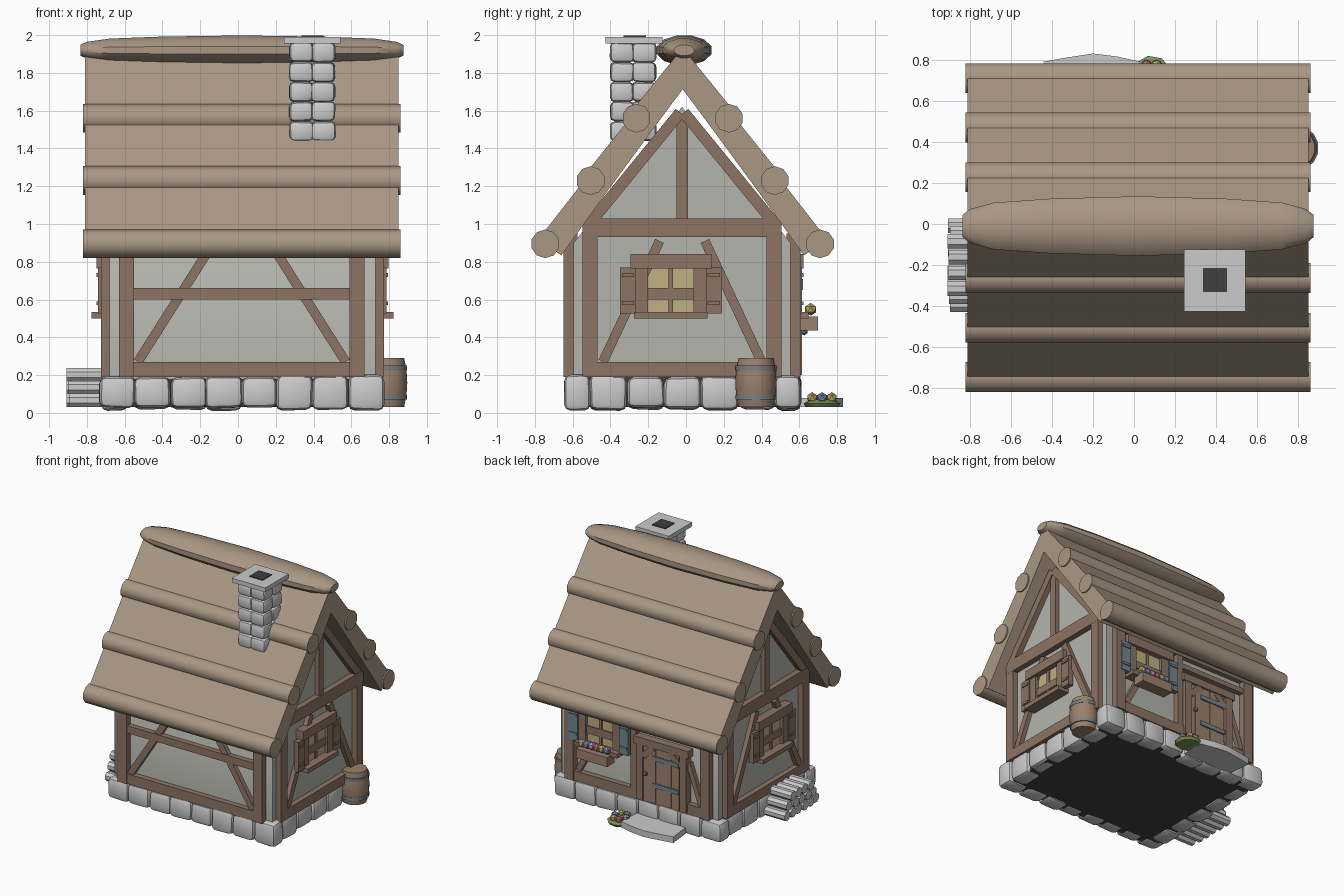
import bpy, bmesh, math, random
from mathutils import Vector as V, Matrix

if "Cube" in bpy.data.objects:
    bpy.data.objects.remove(bpy.data.objects["Cube"])

random.seed(4)


def mat(name, *rgb):
    m = bpy.data.materials.new(name)
    m.diffuse_color = (*rgb, 1)
    m.use_nodes = True
    m.node_tree.nodes["Principled BSDF"].inputs["Base Color"].default_value = m.diffuse_color
    return m


WOOD = mat("timber", .27, .175, .13)
PLANK = mat("plank", .33, .22, .15)
THATCH = mat("thatch", .40, .31, .23)
PLASTER = mat("plaster", .46, .46, .42)
GLASS = mat("window_glow", .52, .44, .22)
BLUE = mat("blue_paint", .17, .24, .28)
IRON = mat("iron", .2, .22, .24)
DARK = mat("dark", .05, .05, .05)
GREEN = mat("leaf", .2, .3, .1)
PETALS = [mat("petal_%d" % i, *c) for i, c in enumerate(
    [(.2, .25, .5), (.5, .4, .12), (.5, .15, .2), (.4, .3, .5)])]


def finish(name, bm, m=None):
    bmesh.ops.recalc_face_normals(bm, faces=bm.faces)
    me = bpy.data.meshes.new(name)
    bm.to_mesh(me)
    bm.free()
    if m:
        me.materials.append(m)
    ob = bpy.data.objects.new(name, me)
    bpy.context.collection.objects.link(ob)
    return ob


def box(name, lo, hi, m=None):
    bm = bmesh.new()
    lo, hi = V(lo), V(hi)
    bmesh.ops.create_cube(bm, size=1, matrix=Matrix.Translation((lo + hi) / 2) @ Matrix.Diagonal((*(hi - lo), 1)))
    return finish(name, bm, m)


def extrude(name, pts, vec, m=None):
    bm = bmesh.new()
    f = bm.faces.new([bm.verts.new(p) for p in pts])
    r = bmesh.ops.extrude_face_region(bm, geom=[f])
    bmesh.ops.translate(bm, vec=vec, verts=[g for g in r["geom"] if isinstance(g, bmesh.types.BMVert)])
    return finish(name, bm, m)


def bar(name, wall, a, b, w, d0, d1, m=WOOD):
    """Straight timber on a wall from a to b (along wall, height), between depths d0 and d1."""
    o, t, n = (V(k) for k in wall)
    p, q = V(a), V(b)
    side = (q - p).normalized()
    side = V((-side.y, side.x)) * w / 2
    pts = [o + t * c.x + V((0, 0, c.y)) + n * d0 for c in (p + side, q + side, q - side, p - side)]
    return extrude(name, pts, n * (d1 - d0), m)


def panel(name, wall, a0, a1, z0, z1, d0, d1, m=WOOD):
    zc = (z0 + z1) / 2
    return bar(name, wall, (a0, zc), (a1, zc), z1 - z0, d0, d1, m)


def tube(name, p, q, prof, n, m=None, flat=1):
    """Lathe of (fraction, radius) rings along p to q."""
    p, q = V(p), V(q)
    u = (q - p).normalized()
    v = V((1, 0, 0)) if abs(u.z) > .9 else V((0, 0, 1)).cross(u).normalized()
    w = u.cross(v)
    bm = bmesh.new()
    rings = []
    for t, r in prof:
        rings.append([bm.verts.new(p.lerp(q, t) + v * r * math.cos(2 * math.pi * (i + .5) / n)
                                   + w * r * flat * math.sin(2 * math.pi * (i + .5) / n)) for i in range(n)])
    for A, B in zip(rings, rings[1:]):
        for i in range(n):
            bm.faces.new((A[i], A[(i + 1) % n], B[(i + 1) % n], B[i]))
    bm.faces.new(rings[0])
    bm.faces.new(rings[-1])
    return finish(name, bm, m)


def rod(name, p, q, r, n=10, m=None):
    return tube(name, p, q, [(0, r), (1, r)], n, m)


def stone(name, c, size):
    bm = bmesh.new()
    bmesh.ops.create_cube(bm, size=1)
    for v in bm.verts:
        v.co = V(c) + V([v.co[i] * size[i] * random.uniform(.92, 1.04) for i in range(3)])
    bmesh.ops.bevel(bm, geom=bm.edges[:], offset=min(size) * .24, segments=2, profile=.5, affect='EDGES')
    return finish(name, bm)


def flower(c, r, m):
    bm = bmesh.new()
    bmesh.ops.create_icosphere(bm, subdivisions=1, radius=r, matrix=Matrix.Translation(c))
    finish("flower", bm, m)


# walls: dark base and plaster body with gables
box("base", (-.68, -.59, .03), (.73, .55, .19), DARK)
extrude("plaster_walls", [(-.68, y, z) for y, z in
        ((-.595, .18), (.553, .18), (.553, .90), (-.021, 1.62), (-.595, .90))], (1.407, 0, 0), PLASTER)

# foundation stones around the base
for i in range(8):
    for y in (-.575, .54):
        stone("foundation_stone", (-.64 + i * .188, y, .108), (.195, .14, .178 + random.uniform(-.02, .014)))
for i in range(5):
    for x in (-.655, .695):
        stone("foundation_stone", (x, -.41 + i * .196, .108), (.14, .2, .178 + random.uniform(-.02, .014)))

FRONT = ((0, -.595, 0), (1, 0, 0), (0, -1, 0))
BACK = ((0, .553, 0), (1, 0, 0), (0, 1, 0))
LEFT = ((-.68, 0, 0), (0, 1, 0), (-1, 0, 0))
RIGHT = ((.727, 0, 0), (0, 1, 0), (1, 0, 0))

# timbers of the long walls
for wall in (FRONT, BACK):
    for x in (-.59, .63):
        panel("post", wall, x - .04, x + .04, .19, .95, -.02, .053)
    panel("bottom_beam", wall, -.55, .59, .19, .27, -.02, .045)
    panel("top_beam", wall, -.55, .59, .86, .93, -.02, .045)
panel("middle_beam", FRONT, -.55, .59, .60, .66, -.02, .043)
bar("brace", FRONT, (-.53, .27), (-.15, .87), .05, -.02, .035)
bar("brace", FRONT, (.57, .27), (.19, .87), .05, -.02, .035)


def window(wall, c, shutter):
    panel("window_glass", wall, c - .13, c + .13, .53, .77, 0, .025, GLASS)
    for s in (-1, 1):
        panel("window_jamb", wall, *sorted((c + s * .12, c + s * .185)), .52, .78, 0, .05)
        panel("shutter", wall, *sorted((c + s * .185, c + s * .27)), .525, .77, .02, .06, shutter)
        for z in (.57, .72):
            panel("shutter_batten", wall, *sorted((c + s * .195, c + s * .26)), z, z + .02, .06, .068, shutter)
    panel("mullion", wall, c - .012, c + .012, .53, .77, 0, .035)
    panel("crossbar", wall, c - .12, c + .12, .60, .66, 0, .037)
    panel("lintel", wall, c - .215, c + .215, .765, .84, 0, .07)
    panel("sill", wall, c - .195, c + .195, .50, .535, 0, .095)


# timbers and windows of the gable walls
for wall in (LEFT, RIGHT):
    for y in (-.508, .465):
        panel("gable_post", wall, y - .04, y + .04, .19, .97, -.02, .045)
    panel("gable_bottom_beam", wall, -.468, .425, .19, .27, -.02, .043)
    panel("gable_tie_beam", wall, -.548, .505, .93, 1.03, -.02, .046)
    panel("king_post", wall, -.05, .01, 1.03, 1.57, -.02, .035)
    bar("gable_brace", wall, (-.44, .27), (-.14, .91), .05, -.02, .035)
    bar("gable_brace", wall, (.40, .27), (.10, .91), .05, -.02, .035)
    for s in (-1, 1):
        bar("gable_rafter", wall, (-.021 + s * .50, .99), (-.021 + s * .01, 1.59), .06, -.02, .043)
    window(wall, -.08, WOOD)

# back wall: window with flower box
window(BACK, .36, BLUE)
panel("flower_box", BACK, .22, .50, .435, .51, .05, .145, PLANK)
for i in range(6):
    flower((.25 + i * .045, .66, .548), .034, PETALS[i % 4])
panel("middle_post", BACK, .03, .08, .27, .88, -.02, .045)
bar("brace", BACK, (.56, .28), (.44, .50), .045, -.02, .035)

# back wall: plank door with straps, knob and frame
for i in range(5):
    panel("door_plank", BACK, -.36 + i * .07, -.292 + i * .07, .2, .65, 0, .05 + .004 * (i % 2), PLANK)
for x in (-.40, -.01):
    panel("door_jamb", BACK, x - .03, x + .03, .2, .67, 0, .062)
panel("door_lintel", BACK, -.45, .04, .65, .71, 0, .066)
bar("door_corner_brace", BACK, (-.37, .56), (-.28, .65), .05, 0, .06)
bar("door_corner_brace", BACK, (-.04, .56), (-.13, .65), .05, 0, .06)
for z in (.33, .55):
    panel("door_strap", BACK, -.36, -.13, z, z + .035, .05, .062, BLUE)
flower((-.07, .625, .43), .02, IRON)
panel("upper_beam", BACK, -.55, .03, .76, .80, -.02, .04)
bar("brace", BACK, (-.54, .28), (-.43, .6), .04, -.02, .035)

# doorstep and flower patch
extrude("doorstep", [(x, y, .03) for x, y in
        ((-.42, .6), (-.44, .79), (-.33, .81), (-.2, .83), (-.08, .815), (.03, .79), (.02, .6))], (0, 0, .05))
tube("flower_patch", (.085, .72, .03), (.085, .72, .07), [(0, .085), (.5, .1), (1, .06)], 9, GREEN)
for i in range(6):
    a = i * math.pi / 3
    flower((.085 + .05 * math.cos(a), .72 + .06 * math.sin(a), .08), .03, PETALS[i % 4])

# roof: three tiers per side, each ending in a rolled edge
ROLLS = [(.7275, .895), (.4875, 1.23), (.245, 1.56), (0, 1.89)]
for s in (-1, 1):
    for (y0, z0), (y1, z1) in zip(ROLLS, ROLLS[1:]):
        d = V((y1 - y0, z1 - z0)).normalized()
        n = V((d.y, -d.x))
        a, b = V((y0, z0)), V((y1, z1))
        prof = [a + n * .044, b + n * .027, b - n * .105, a - n * .105]
        extrude("roof_tier", [(-.81, -.0175 + s * p.x, p.y) for p in prof], (1.66, 0, 0), THATCH)
        rod("roof_roll", (-.82, -.0175 + s * y0, z0), (.86, -.0175 + s * y0, z0), .076, 10, THATCH)

# ridge roll
half = [(0, .055), (.02, .085), (.09, .118), (.25, .138)]
tube("ridge_roll", (-.835, -.01, 1.92), (.875, -.01, 1.92),
     half + [(.5, .15)] + [(1 - t, r) for t, r in reversed(half)], 12, THATCH, .54)

# chimney
for k in range(5):
    for dx in (-1, 1):
        for dy in (-1, 1):
            stone("chimney_stone", (.393 + dx * .058, -.28 + dy * .058, 1.492 + k * .104), (.13, .13, .108))
box("chimney_cap", (.243, -.425, 1.955), (.543, -.125, 1.99))
box("chimney_flue", (.335, -.33, 1.96), (.453, -.213, 1.997), DARK)

# barrel beside the right wall
tube("barrel", (.79, .37, .03), (.79, .37, .29),
     [(0, .092), (.25, .105), (.5, .109), (.75, .105), (1, .092)], 14, PLANK)
for z in (.07, .225):
    rod("barrel_hoop", (.79, .37, z), (.79, .37, z + .025), .108, 14, IRON)

# stacked firewood at the left wall
for row, count in enumerate((6, 5, 4)):
    for i in range(count):
        y = -.2 + (i - (count - 1) / 2) * .077
        rod("firewood", (-.91 + random.uniform(0, .015), y, .067 + row * .068), (-.69, y, .067 + row * .068), .038, 8)

bpy.ops.object.select_all(action='SELECT')
bpy.context.view_layer.objects.active = bpy.context.selected_objects[0]
bpy.ops.object.shade_smooth_by_angle(angle=math.radians(40))
